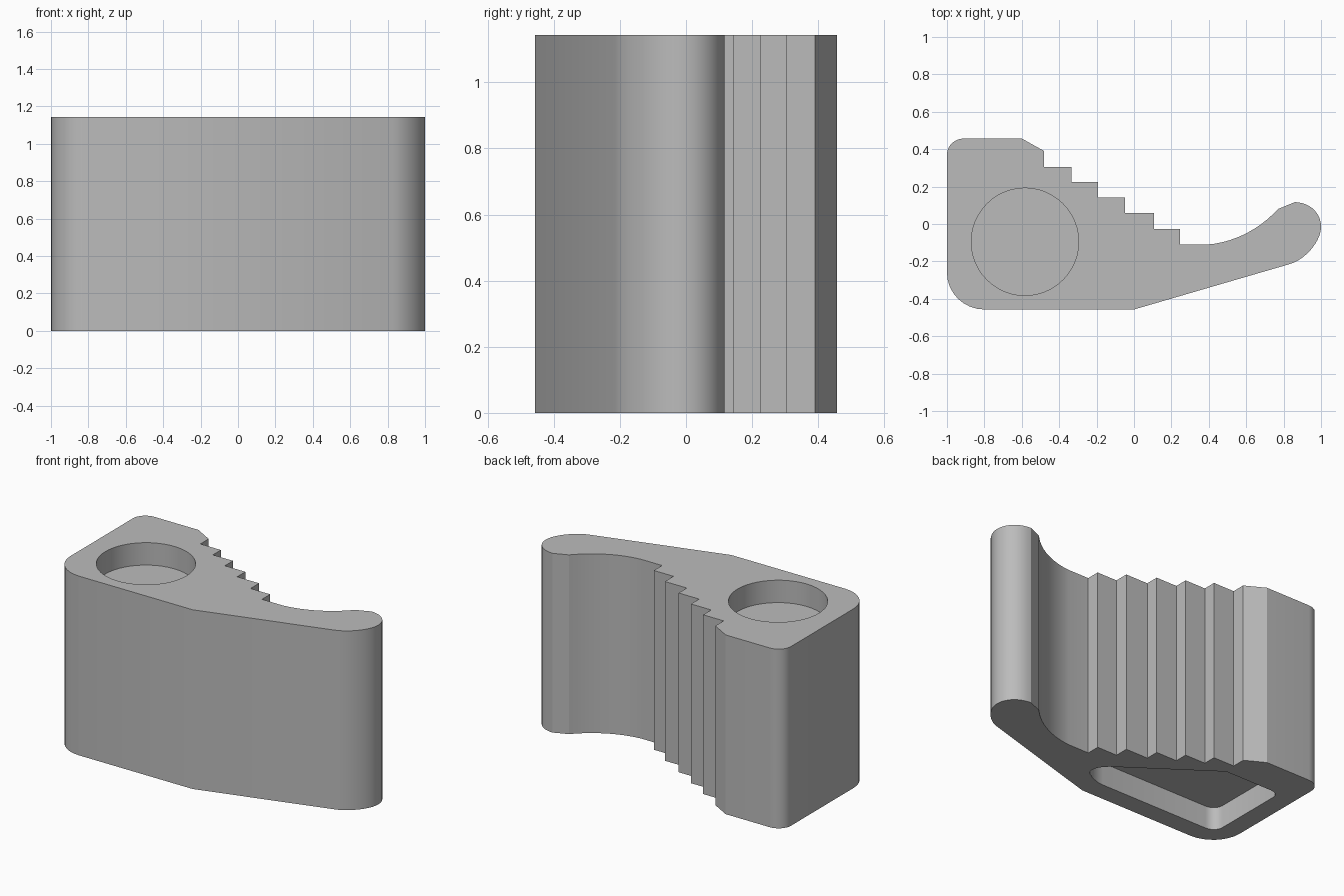
import bpy
import bmesh
from mathutils import Vector
from mathutils.geometry import interpolate_bezier

HEIGHT = 1.143
RECESS = 0.143

cube = bpy.data.objects.get("Cube")
if cube:
    bpy.data.objects.remove(cube, do_unlink=True)

grey = bpy.data.materials.new("plain grey")
grey.use_nodes = True
colour = (0.5, 0.5, 0.5, 1)
grey.diffuse_color = colour
grey.node_tree.nodes["Principled BSDF"].inputs["Base Color"].default_value = colour


def curve(a, b, c, d, count=12):
    """Points along a cubic curve in plan."""
    return [tuple(p) for p in interpolate_bezier(Vector(a), Vector(b), Vector(c), Vector(d), count)]


def fillet(start, corner, end, count=9):
    """Rounded corner between two straight edges."""
    s, c, e = Vector(start), Vector(corner), Vector(end)
    return curve(s, s.lerp(c, 0.552), e.lerp(c, 0.552), e, count)


def prism(name, outline, bottom, top):
    """Closed plan outline extruded upwards."""
    bm = bmesh.new()
    face = bm.faces.new([bm.verts.new((x, y, bottom)) for x, y in outline])
    grown = bmesh.ops.extrude_face_region(bm, geom=[face])["geom"]
    verts = [v for v in grown if isinstance(v, bmesh.types.BMVert)]
    bmesh.ops.translate(bm, verts=verts, vec=(0, 0, top - bottom))
    bmesh.ops.recalc_face_normals(bm, faces=bm.faces)
    mesh = bpy.data.meshes.new(name)
    bm.to_mesh(mesh)
    bm.free()
    mesh.materials.append(grey)
    obj = bpy.data.objects.new(name, mesh)
    bpy.context.collection.objects.link(obj)
    return obj


# Body outline: rounded back corner, chamfer, stair of teeth
outline = fillet((-1, 0.37), (-1, 0.457), (-0.91, 0.457))
outline += [(-0.6, 0.457), (-0.48, 0.39)]
stairs = [(-0.48, 0.306), (-0.335, 0.225), (-0.193, 0.143),
          (-0.048, 0.06), (0.107, -0.027), (0.246, -0.11)]
for i, (x, y) in enumerate(stairs):
    outline.append((x, y))
    if i + 1 < len(stairs):
        outline.append((stairs[i + 1][0], y))
# Concave grip, rounded tip and front edge
outline += curve((0.39, -0.11), (0.53, -0.10), (0.67, -0.03), (0.77, 0.08))
outline += curve((0.86, 0.117), (0.94, 0.115), (1, 0.06), (1, -0.015))
outline += curve((1, -0.015), (1, -0.09), (0.92, -0.19), (0.83, -0.215))[1:]
outline += [(0, -0.457)]
outline += fillet((-0.8, -0.457), (-1, -0.457), (-1, -0.26))
body = prism("stepped_body", outline, 0, HEIGHT)

# Round recess in the top
bpy.ops.mesh.primitive_cylinder_add(vertices=48, radius=0.287, depth=2 * RECESS,
                                    location=(-0.583, -0.095, HEIGHT))
round_cutter = bpy.context.object
round_cutter.name = "round_recess_cutter"
round_cutter.data.materials.append(grey)

# Angled pocket in the underside
pocket = fillet((-0.88, 0.18), (-0.88, 0.23), (-0.82, 0.23), 6)
pocket += [(-0.49, 0.23)]
pocket += fillet((0.05, -0.15), (0.16, -0.24), (0.08, -0.29), 8)
pocket += fillet((0.07, -0.295), (0.02, -0.335), (-0.05, -0.335), 6)
pocket += fillet((-0.81, -0.335), (-0.88, -0.335), (-0.88, -0.27), 7)
pocket_cutter = prism("pocket_cutter", pocket, -RECESS, RECESS)

# Cut both recesses
bpy.ops.object.select_all(action="DESELECT")
body.select_set(True)
bpy.context.view_layer.objects.active = body
for cutter in (round_cutter, pocket_cutter):
    cutter.hide_render = True
    cut = body.modifiers.new("recess", "BOOLEAN")
    cut.operation = "DIFFERENCE"
    cut.solver = "EXACT"
    cut.object = cutter
    bpy.ops.object.modifier_apply(modifier=cut.name)
    bpy.data.objects.remove(cutter, do_unlink=True)

bpy.ops.object.shade_smooth_by_angle(angle=0.4)
